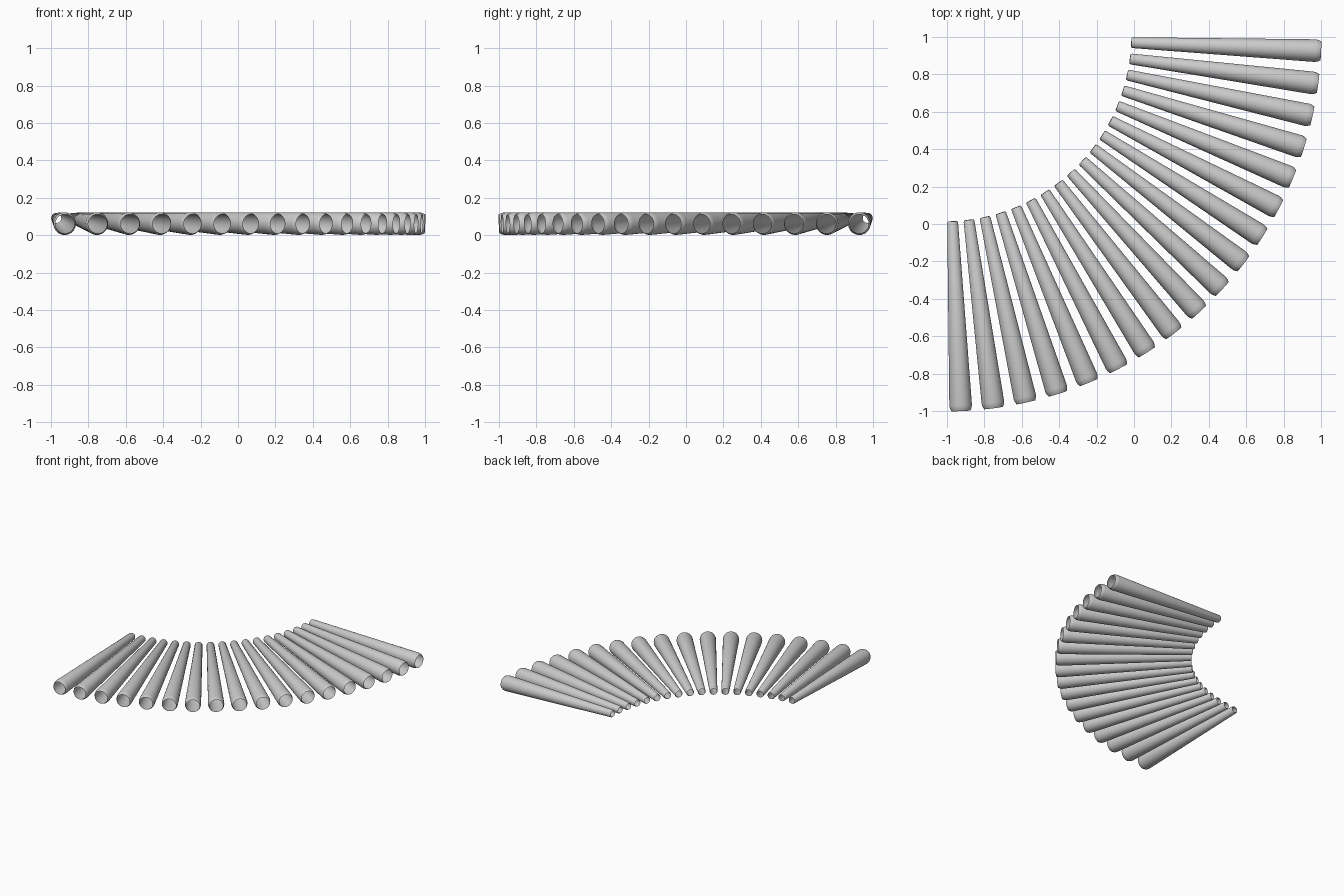
import bpy, bmesh, math
from mathutils import Vector

if "Cube" in bpy.data.objects:
    bpy.data.objects.remove(bpy.data.objects["Cube"])

COUNT, SIDES = 18, 32
CENTRE = Vector((-1.0135, 1.0135, 0))   # centre of the quarter-circle fan
R_IN, R_OUT = 1.0, 2.0145               # fan radii at the tube ends
Z_IN, Z_OUT = 0.091, 0.061              # axis heights at the tube ends

# (fraction along tube, radius): open thin shell with bevelled rims
PROFILE = [(0.0, 0.025), (0.008, 0.029), (0.97, 0.0605), (0.985, 0.058), (1.0, 0.051)]


def make_tube(index):
    a = math.radians((index + 0.5) * 90 / COUNT)
    out = Vector((math.sin(a), -math.cos(a), 0))
    start = CENTRE + out * R_IN + Vector((0, 0, Z_IN))
    end = CENTRE + out * R_OUT + Vector((0, 0, Z_OUT))
    axis = (end - start).normalized()
    side = axis.cross(Vector((0, 0, 1))).normalized()
    up = side.cross(axis)
    bm = bmesh.new()
    rings = []
    for t, r in PROFILE:
        c = start.lerp(end, t)
        rings.append([bm.verts.new(c + r * (side * math.cos(k * math.tau / SIDES)
                                            + up * math.sin(k * math.tau / SIDES)))
                      for k in range(SIDES)])
    for p, q in zip(rings, rings[1:]):
        for k in range(SIDES):
            n = (k + 1) % SIDES
            bm.faces.new((p[k], q[k], q[n], p[n])).smooth = True
    # make the wall normals face outward
    bm.normal_update()
    f = bm.faces[:][SIDES * 1]
    mid = f.calc_center_median()
    radial = (mid - start) - axis * (mid - start).dot(axis)
    if f.normal.dot(radial) < 0:
        bmesh.ops.reverse_faces(bm, faces=bm.faces[:])
    mesh = bpy.data.meshes.new("tube_%02d" % (index + 1))
    bm.to_mesh(mesh)
    bm.free()
    obj = bpy.data.objects.new(mesh.name, mesh)
    bpy.context.collection.objects.link(obj)


# fan of tapered tubes
for i in range(COUNT):
    make_tube(i)
